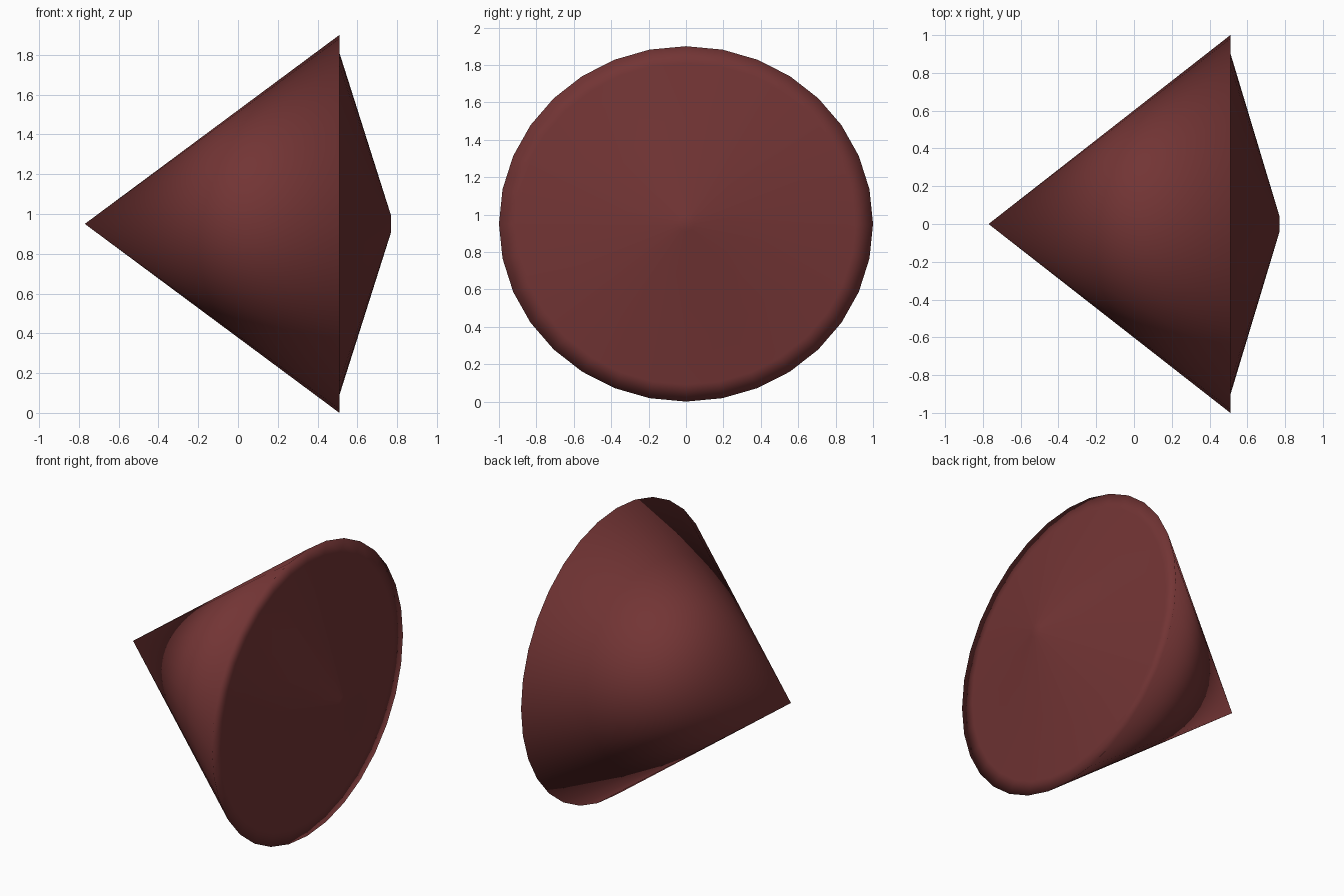
import bpy, bmesh, math

if "Cube" in bpy.data.objects:
    bpy.data.objects.remove(bpy.data.objects["Cube"])

SIDES = 32
MID_Z = 0.95
FLATTEN = 0.95  # the round section is slightly lower than wide

mat = bpy.data.materials.new("dark_red")
mat.diffuse_color = (0.17, 0.035, 0.035, 1)
mat.use_nodes = True
mat.node_tree.nodes["Principled BSDF"].inputs["Base Color"].default_value = mat.diffuse_color


def lathe_x(name, profile):
    """Spin (x, radius) points around the x axis; zero radius makes a point."""
    bm = bmesh.new()
    rings = []
    for x, r in profile:
        n = SIDES if r > 0 else 1
        rings.append([bm.verts.new((x, r * math.sin(2 * math.pi * i / SIDES),
                                    MID_Z + FLATTEN * r * math.cos(2 * math.pi * i / SIDES)))
                      for i in range(n)])
    for a, b in zip(rings, rings[1:]):
        for i in range(SIDES):
            j = (i + 1) % SIDES
            corners = [a[i % len(a)], a[j % len(a)], b[j % len(b)], b[i % len(b)]]
            bm.faces.new(list(dict.fromkeys(corners)))
    bmesh.ops.recalc_face_normals(bm, faces=bm.faces)
    for f in bm.faces:
        f.smooth = True
    me = bpy.data.meshes.new(name)
    bm.to_mesh(me)
    bm.free()
    me.materials.append(mat)
    ob = bpy.data.objects.new(name, me)
    bpy.context.collection.objects.link(ob)
    return ob


# Long cone, flat rim step, shallow cone cap with a small flat end
lathe_x("cone_body", [(-0.77, 0), (0.51, 1.0), (0.51, 0.905), (0.77, 0.042), (0.77, 0)])
